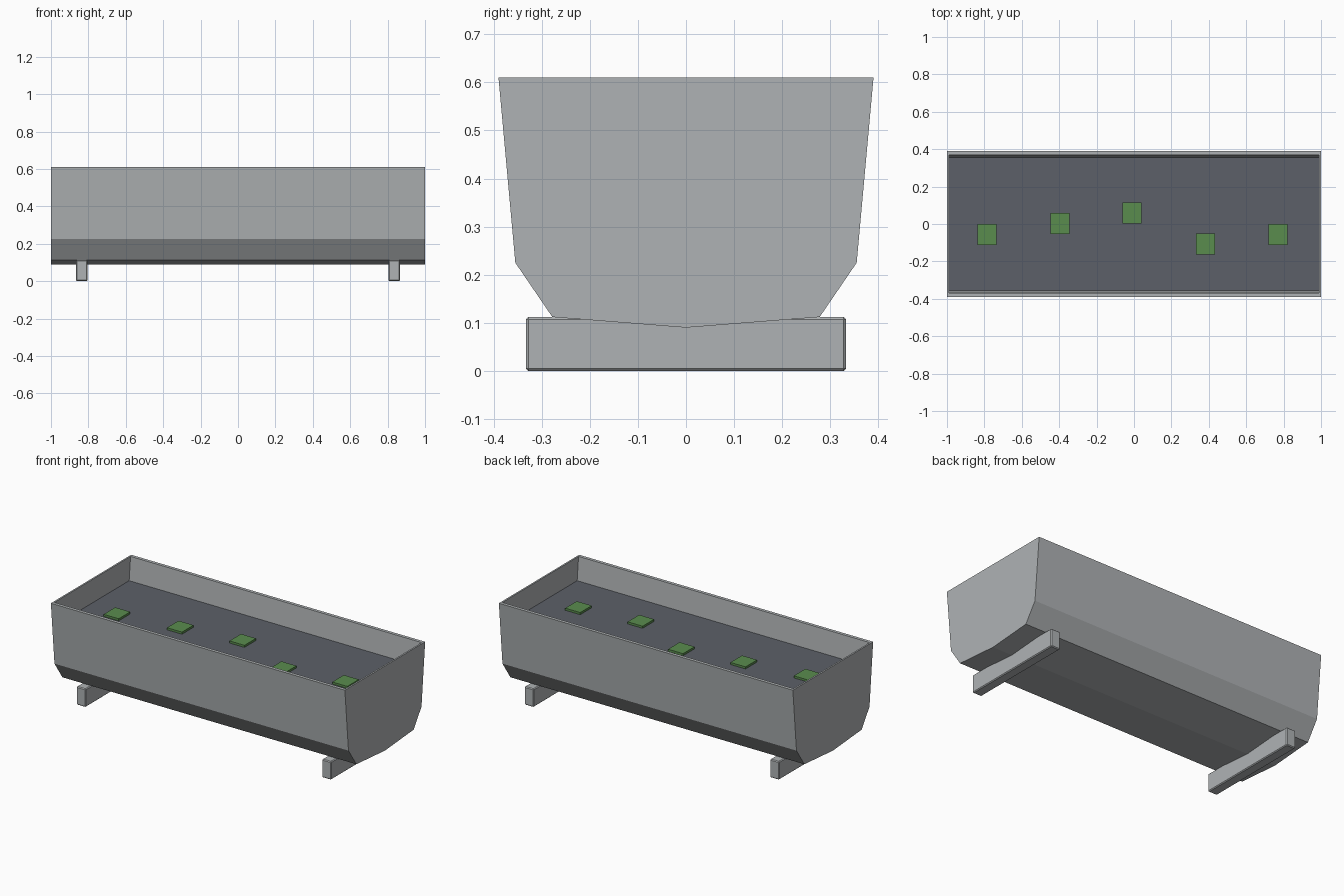
import bpy
import bmesh

cube = bpy.data.objects.get("Cube")
if cube:
    bpy.data.objects.remove(cube, do_unlink=True)


def material(name, rgb):
    m = bpy.data.materials.new(name)
    m.use_nodes = True
    m.diffuse_color = (*rgb, 1)
    m.node_tree.nodes["Principled BSDF"].inputs["Base Color"].default_value = (*rgb, 1)
    return m


metal = material("galvanised grey", (0.43, 0.45, 0.46))
water_mat = material("dark water", (0.107, 0.117, 0.138))
green = material("leaf green", (0.102, 0.262, 0.076))


def finish(bm, name, mat):
    bmesh.ops.recalc_face_normals(bm, faces=bm.faces)
    mesh = bpy.data.meshes.new(name)
    bm.to_mesh(mesh)
    bm.free()
    mesh.materials.append(mat)
    obj = bpy.data.objects.new(name, mesh)
    bpy.context.collection.objects.link(obj)
    return obj


def box(name, centre, size, mat, bevel=0):
    bm = bmesh.new()
    bmesh.ops.create_cube(bm, size=1)
    bmesh.ops.scale(bm, vec=size, verts=bm.verts)
    if bevel:
        bmesh.ops.bevel(bm, geom=bm.edges[:], offset=bevel, segments=1, affect='EDGES')
    obj = finish(bm, name, mat)
    obj.location = centre
    return obj


def shell(bm, half, half_length):
    """Open-topped tub from a right-hand half profile of (y, z), keel first."""
    profile = [(-y, z) for y, z in reversed(half[1:])] + half
    ends = [[bm.verts.new((x, y, z)) for y, z in profile]
            for x in (-half_length, half_length)]
    for end in ends:
        bm.faces.new(end)
    a, b = ends
    for i in range(len(profile) - 1):
        bm.faces.new((a[i], a[i + 1], b[i + 1], b[i]))
    return [a[0], a[-1], b[-1], b[0]]


# Hollow tub: outer and inner skins joined by a flat rim
TOP, WALL, END = 0.61, 0.02, 0.01
outer = [(0, 0.09), (0.278, 0.112), (0.355, 0.225), (0.39, TOP)]
inner = [(0, 0.11), (0.268, 0.132), (0.335, 0.23), (0.39 - WALL, TOP)]
bm = bmesh.new()
rim_out = shell(bm, outer, 1.0)
rim_in = shell(bm, inner, 1.0 - END)
for i in range(4):
    j = (i + 1) % 4
    bm.faces.new((rim_out[i], rim_out[j], rim_in[j], rim_in[i]))
finish(bm, "trough", metal)

# Water filling the upper part of the tub
LEVEL = 0.466
box("water", (0, 0, LEVEL - 0.01), (2 - 2 * END, 0.716, 0.02), water_mat)

# Floating leaf pads
pads = [(-0.785, -0.055), (-0.395, 0.003), (-0.01, 0.06), (0.382, -0.107), (0.77, -0.055)]
for n, (x, y) in enumerate(pads, 1):
    box(f"leaf_pad_{n}", (x, y, LEVEL + 0.005), (0.102, 0.112, 0.016), green)

# Cross-beam feet with chamfered edges
for side, sign in (("left", 1), ("right", -1)):
    box(f"{side}_foot", (sign * 0.835, 0, 0.056), (0.062, 0.666, 0.112), metal, bevel=0.005)
